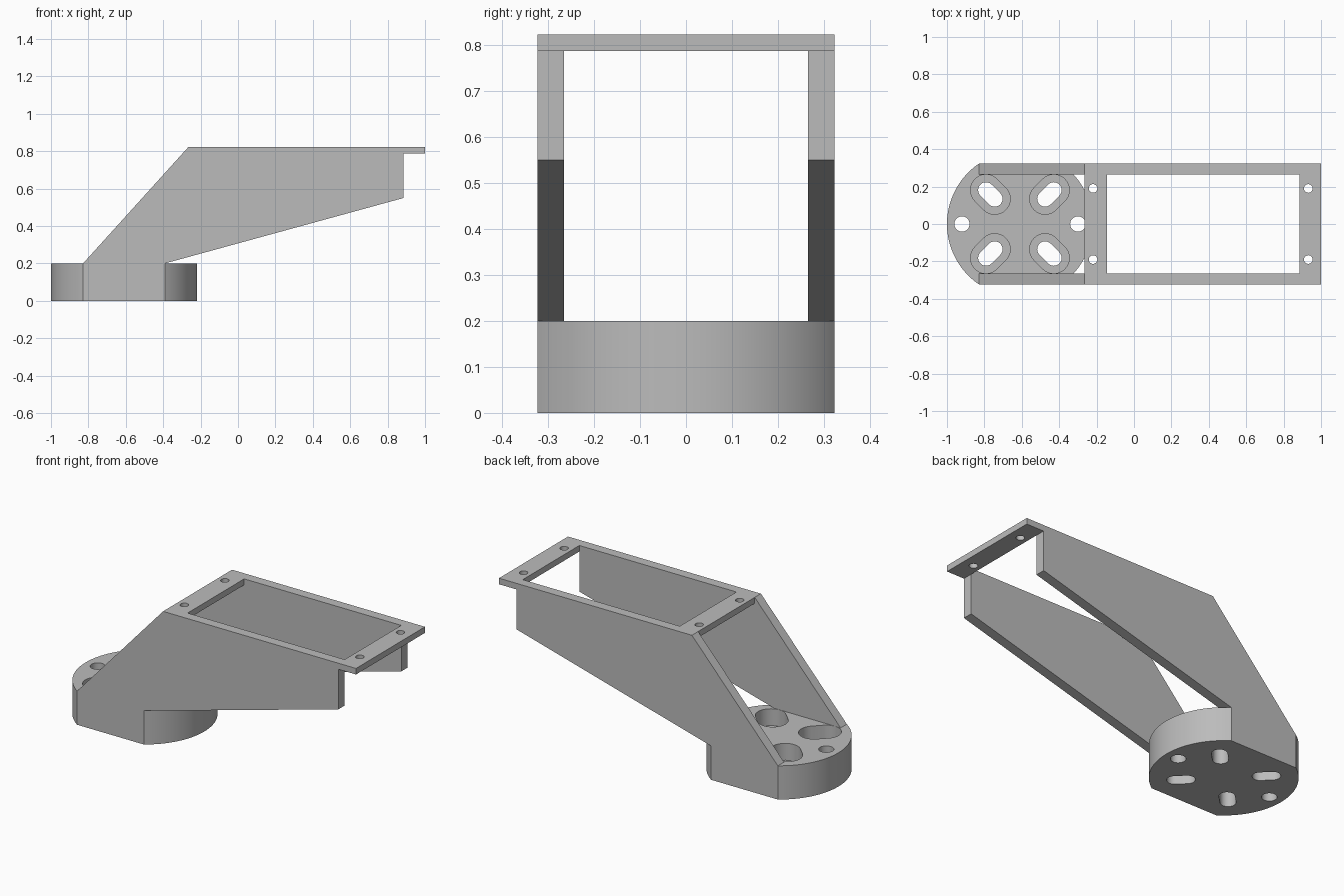
import bpy
import bmesh
import math
from mathutils import Matrix, Vector

cube = bpy.data.objects.get("Cube")
if cube:
    bpy.data.objects.remove(cube, do_unlink=True)

grey = bpy.data.materials.new("plain grey")
grey.use_nodes = True
colour = (0.5, 0.5, 0.5, 1)
grey.diffuse_color = colour
grey.node_tree.nodes["Principled BSDF"].inputs["Base Color"].default_value = colour

HALF = 0.323      # half width of the bracket
INNER = 0.265     # inner face of the side walls
TOP = 0.823
PLATE_Z = 0.787
BASE_H = 0.2
CX, R = -0.61, 0.39   # base disc
FLAT = math.sqrt(R * R - HALF * HALF)


def prism(name, points, offset):
    """Extrude a closed 3D outline along an offset vector."""
    bm = bmesh.new()
    face = bm.faces.new([bm.verts.new(p) for p in points])
    new = bmesh.ops.extrude_face_region(bm, geom=[face])["geom"]
    moved = [v for v in new if isinstance(v, bmesh.types.BMVert)]
    bmesh.ops.translate(bm, verts=moved, vec=Vector(offset))
    bmesh.ops.recalc_face_normals(bm, faces=bm.faces)
    mesh = bpy.data.meshes.new(name)
    bm.to_mesh(mesh)
    bm.free()
    mesh.materials.append(grey)
    obj = bpy.data.objects.new(name, mesh)
    bpy.context.collection.objects.link(obj)
    return obj


def block(name, x0, x1, y, z0, z1):
    return prism(name, [(x0, -y, z0), (x1, -y, z0), (x1, y, z0), (x0, y, z0)], (0, 0, z1 - z0))


def slot(name, x, y, radius, reach, angle, z0, z1):
    """Round-ended slot; a reach of zero gives a round hole."""
    turn = Matrix.Rotation(angle, 3, "Z")
    outline = []
    for side in (1, -1):
        count = 16
        for i in range(count + (1 if reach else 0)):
            a = math.pi * (i / count - 0.5)
            p = Vector((reach + radius * math.cos(a), radius * math.sin(a), 0)) * side
            outline.append(turn @ p + Vector((x, y, z0)))
    return prism(name, outline, (0, 0, z1 - z0))


def combine(obj, others, operation):
    """Boolean the other solids into obj, then discard them."""
    for other in others:
        mod = obj.modifiers.new("combine", "BOOLEAN")
        mod.operation, mod.solver, mod.object = operation, "EXACT", other
        bpy.context.view_layer.update()
        graph = bpy.context.evaluated_depsgraph_get()
        mesh = bpy.data.meshes.new_from_object(obj.evaluated_get(graph))
        obj.modifiers.clear()
        obj.data = mesh
        bpy.data.objects.remove(other, do_unlink=True)


# Round base with two flat sides
limit = math.asin(HALF / R)
steps = 40
arc = [limit * (2 * i / steps - 1) for i in range(steps + 1)]
outline = [(CX + s * R * math.cos(a), s * R * math.sin(a), 0) for s in (1, -1) for a in arc]
base = prism("bracket", outline, (0, 0, BASE_H))

# Screw holes and four diagonal counterbored slots in the base
cutters = [slot("hole", CX + s * 0.31, 0, 0.041, 0, 0, -0.1, 0.3) for s in (1, -1)]
for sx in (1, -1):
    for sy in (1, -1):
        x, y, angle = CX + sx * 0.158, sy * 0.158, sx * sy * math.pi / 4
        cutters.append(slot("slot", x, y, 0.042, 0.033, angle, -0.1, 0.3))
        cutters.append(slot("counterbore", x, y, 0.083, 0.033, angle, BASE_H / 2, 0.3))
combine(base, cutters, "DIFFERENCE")

# Top frame with a rectangular opening and four screw holes
frame = block("top_frame", -0.265, 1, HALF, PLATE_Z, TOP)
cutters = [block("opening", -0.145, 0.885, INNER, 0.7, 0.9)]
for x in (-0.219, 0.932):
    for y in (-0.19, 0.19):
        cutters.append(slot("hole", x, y, 0.023, 0, 0, 0.7, 0.9))
combine(frame, cutters, "DIFFERENCE")

# Sloping side walls
profile = [(CX - FLAT, 0), (CX - FLAT, BASE_H), (-0.265, TOP), (0.885, TOP),
           (0.885, 0.55), (CX + FLAT, BASE_H), (CX + FLAT, 0)]
walls = [prism("side_wall", [(x, s * HALF, z) for x, z in profile], (0, s * (INNER - HALF), 0))
         for s in (1, -1)]
combine(base, walls + [frame], "UNION")

# Smooth the curved walls, keep the edges sharp
base.data.polygons.foreach_set("use_smooth", [True] * len(base.data.polygons))
base.data.set_sharp_from_angle(angle=math.radians(30))
